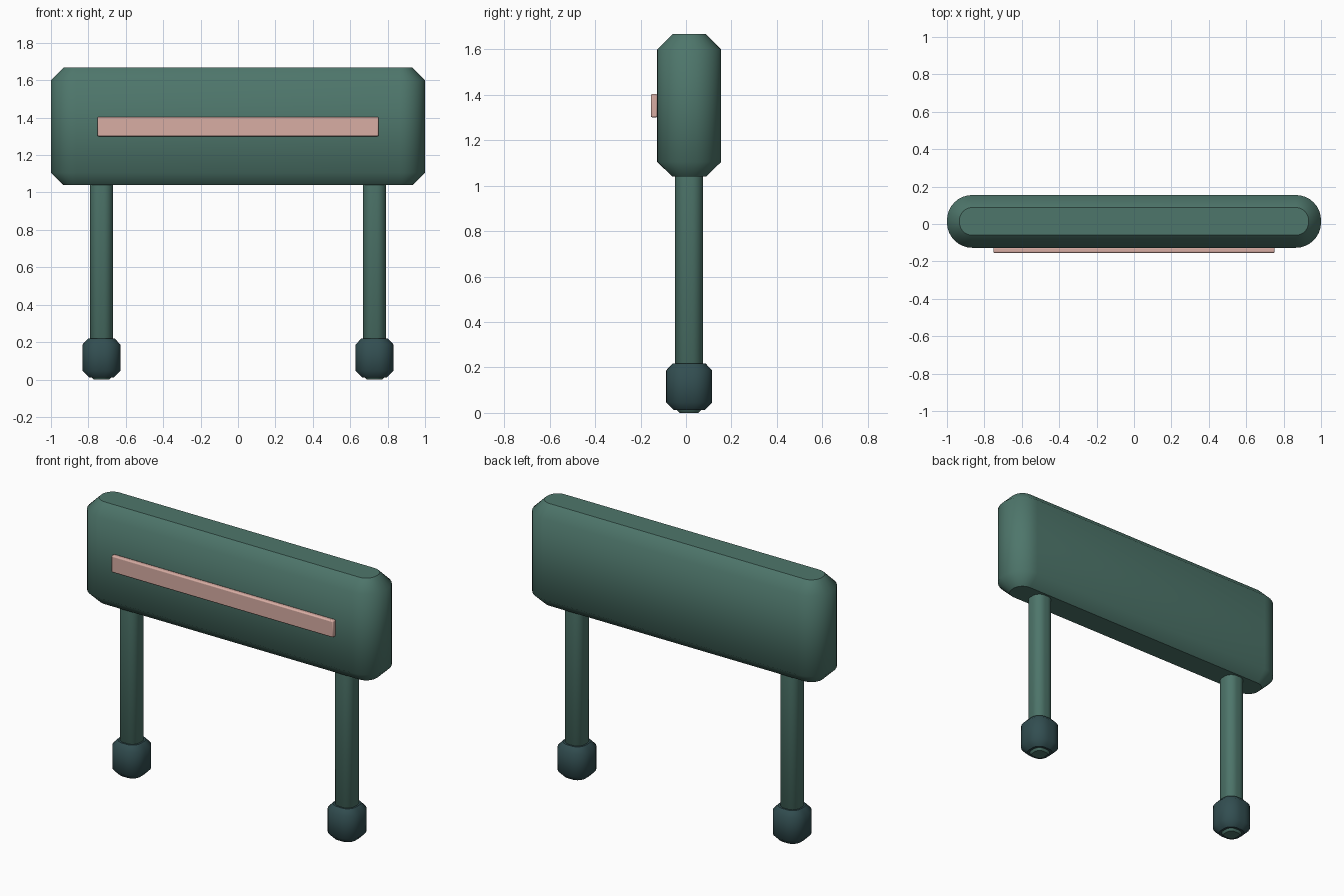
import bpy, bmesh, math

cube = bpy.data.objects.get("Cube")
if cube:
    bpy.data.objects.remove(cube, do_unlink=True)


def material(name, r, g, b):
    m = bpy.data.materials.new(name)
    m.use_nodes = True
    m.diffuse_color = (r, g, b, 1)
    m.node_tree.nodes["Principled BSDF"].inputs["Base Color"].default_value = (r, g, b, 1)
    return m


green = material("sage green", 0.076, 0.181, 0.147)
dark = material("dark teal", 0.032, 0.076, 0.082)
pink = material("dusty pink", 0.69, 0.42, 0.37)


def outline(width, depth, radius, steps):
    """Rounded rectangle, counter-clockwise."""
    points = []
    for k, (sx, sy) in enumerate(((1, 1), (-1, 1), (-1, -1), (1, -1))):
        cx, cy = sx * (width / 2 - radius), sy * (depth / 2 - radius)
        for i in range(steps + 1):
            a = (k + i / steps) * math.pi / 2
            points.append((cx + radius * math.cos(a), cy + radius * math.sin(a)))
    return points


def rounded_block(name, mat, centre, size, radius, levels, steps=8):
    """Stack rounded rectangles at (height, inset) levels, with flat caps."""
    bm = bmesh.new()
    rings = []
    for z, inset in levels:
        pts = outline(size[0] - 2 * inset, size[1] - 2 * inset, radius - inset, steps)
        rings.append([bm.verts.new((x, y, z)) for x, y in pts])
    n = len(rings[0])
    for low, high in zip(rings, rings[1:]):
        for i in range(n):
            j = (i + 1) % n
            bm.faces.new((low[i], low[j], high[j], high[i])).smooth = True
    bm.faces.new(rings[0][::-1])
    bm.faces.new(rings[-1])
    mesh = bpy.data.meshes.new(name)
    bm.to_mesh(mesh)
    bm.free()
    mesh.materials.append(mat)
    obj = bpy.data.objects.new(name, mesh)
    obj.location = (centre[0], centre[1], 0)
    bpy.context.collection.objects.link(obj)
    return obj


MID_Y = 0.014

# Main panel with chamfered top and bottom
rounded_block("panel", green, (0, MID_Y), (2, 0.282), 0.135,
              [(1.04, 0.067), (1.105, 0), (1.6, 0), (1.667, 0.067)])

# Legs run through the feet and show at the underside
for side, x in (("right", -0.73), ("left", 0.73)):
    rounded_block(side + "_leg", green, (x, MID_Y), (0.123, 0.123), 0.05,
                  [(0, 0.02), (0.02, 0), (1.06, 0)])
    rounded_block(side + "_foot", dark, (x, MID_Y), (0.203, 0.203), 0.086,
                  [(0.012, 0.034), (0.046, 0), (0.187, 0), (0.218, 0.03)])

# Raised strip on the front
bpy.ops.mesh.primitive_cube_add(size=1, location=(0, -0.14, 1.352))
strip = bpy.context.object
strip.name = "front_strip"
strip.scale = (1.505, 0.03, 0.103)
bpy.ops.object.transform_apply(location=False, rotation=False, scale=True)
bevel = strip.modifiers.new("soft edges", "BEVEL")
bevel.width = 0.007
bevel.segments = 2
strip.data.materials.append(pink)
bpy.ops.object.shade_smooth_by_angle(angle=math.radians(50))
